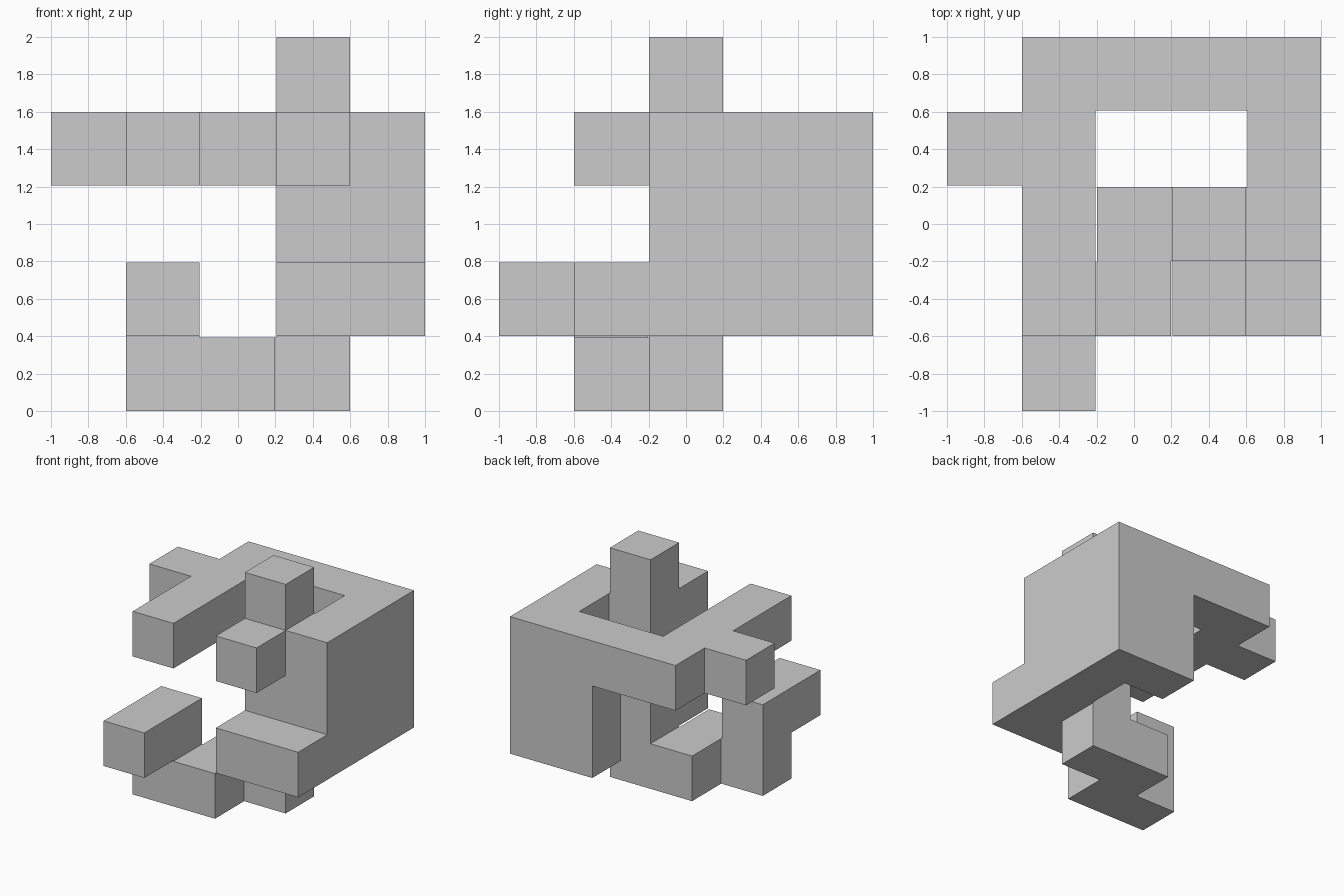
import bpy, bmesh
from itertools import product

if "Cube" in bpy.data.objects:
    bpy.data.objects.remove(bpy.data.objects["Cube"])

GAP = 0.008                 # clearance between unjoined neighbouring cells
PITCH = (2 + GAP) / 5
WIDTH = PITCH - GAP

# Bars and plates as inclusive cell ranges (first cell, last cell) on a 5x5x5 lattice
BARS = [
    ((4, 2, 1), (4, 4, 3)),   # right wall
    ((3, 4, 1), (4, 4, 3)),   # back wall
    ((3, 2, 1), (4, 2, 3)),   # inner front wall
    ((3, 1, 1), (4, 2, 1)),   # low front step
    ((3, 2, 0), (3, 2, 4)),   # tower column
    ((3, 1, 3), (3, 2, 3)),   # upper front stub
    ((1, 4, 3), (4, 4, 3)),   # top back beam
    ((1, 1, 3), (1, 4, 3)),   # top left arm
    ((0, 3, 3), (1, 3, 3)),   # left side stub
    ((2, 2, 0), (3, 2, 0)),   # bottom zigzag
    ((2, 1, 0), (2, 2, 0)),
    ((1, 1, 0), (2, 1, 0)),
    ((1, 1, 0), (1, 1, 1)),   # left riser
    ((1, 0, 1), (1, 1, 1)),   # front left arm
]

# Even slots are cells, odd slots are the thin joints between them
filled = set()
for a, b in BARS:
    filled |= set(product(*[range(2 * p, 2 * q + 1) for p, q in zip(a, b)]))


def line(n):
    return (n // 2) * PITCH + (n % 2) * WIDTH


# Skin only the exposed sides so the bars fuse into one clean solid
bm = bmesh.new()
verts = {}


def vert(key):
    if key not in verts:
        x, y, z = map(line, key)
        verts[key] = bm.verts.new((x - 1, y - 1, z))
    return verts[key]


for slot in sorted(filled):
    for axis, side in product(range(3), (0, 1)):
        near = list(slot)
        near[axis] += 1 if side else -1
        if tuple(near) in filled:
            continue
        u, v = (axis + 1) % 3, (axis + 2) % 3
        ring = []
        for du, dv in ((0, 0), (1, 0), (1, 1), (0, 1)):
            k = list(slot)
            k[axis] += side
            k[u] += du
            k[v] += dv
            ring.append(vert(tuple(k)))
        bm.faces.new(ring if side else ring[::-1])

# Merge coplanar patches into large flat faces
bmesh.ops.dissolve_limit(bm, angle_limit=0.01, verts=bm.verts[:], edges=bm.edges[:])

mesh = bpy.data.meshes.new("puzzle_piece")
bm.to_mesh(mesh)
bm.free()
bpy.context.collection.objects.link(bpy.data.objects.new("puzzle_piece", mesh))
